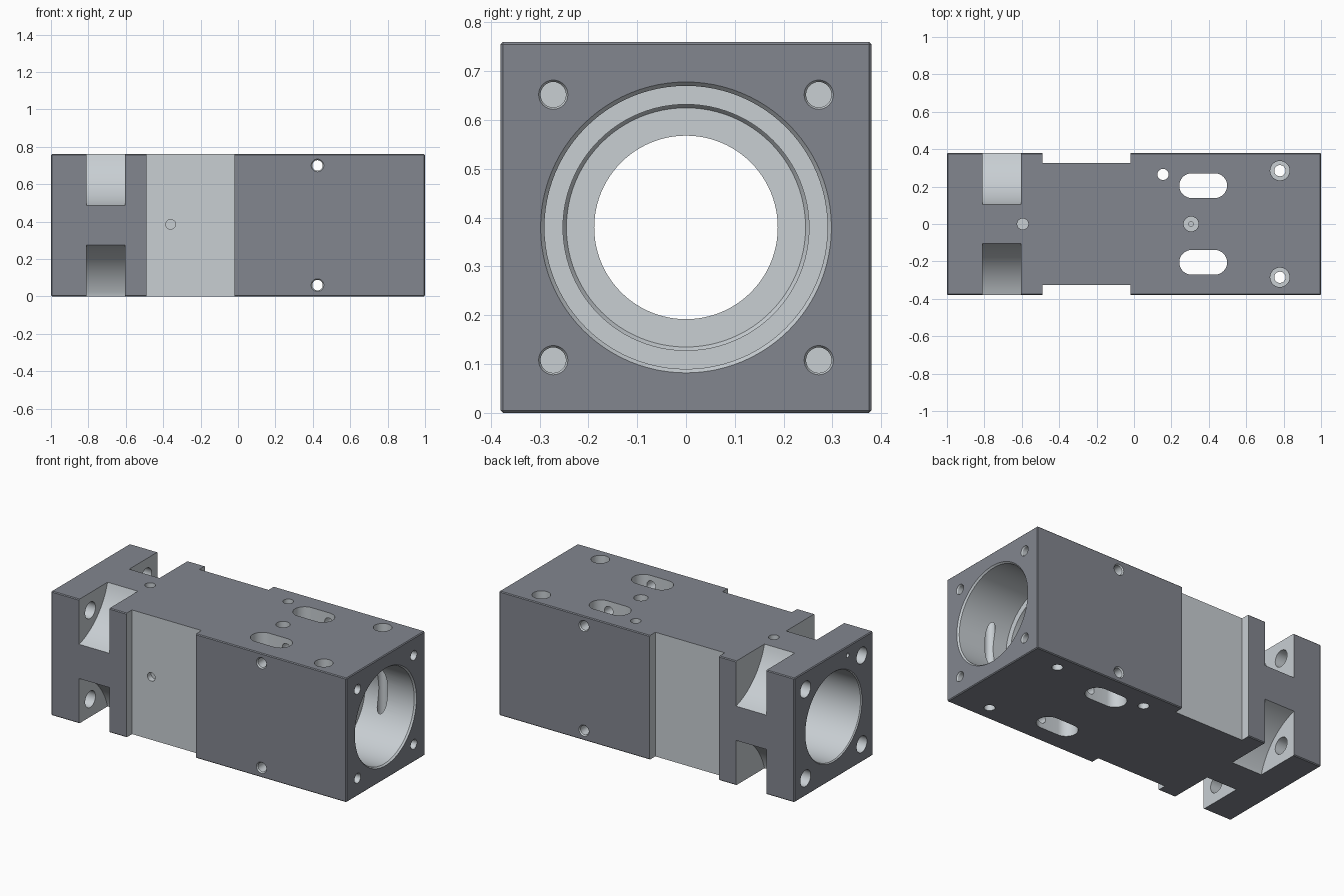
import bpy, bmesh, math
from mathutils import Vector

if "Cube" in bpy.data.objects:
    bpy.data.objects.remove(bpy.data.objects["Cube"])

H = 0.38  # half width of the square section; bore axis at y=0, z=H


def material(name, col):
    m = bpy.data.materials.new(name)
    m.diffuse_color = (*col, 1)
    m.use_nodes = True
    m.node_tree.nodes["Principled BSDF"].inputs["Base Color"].default_value = m.diffuse_color
    return m


DARK = material("dark_coating", (0.225, 0.24, 0.275))
LIGHT = material("machined_metal", (0.58, 0.62, 0.65))


def make(name, bm, mat=LIGHT):
    bmesh.ops.recalc_face_normals(bm, faces=bm.faces)
    me = bpy.data.meshes.new(name)
    bm.to_mesh(me)
    bm.free()
    me.materials.append(mat)
    ob = bpy.data.objects.new(name, me)
    bpy.context.collection.objects.link(ob)
    return ob


def box(name, x0, x1, y0, y1, z0, z1, bevel=0, mat=LIGHT):
    bm = bmesh.new()
    bmesh.ops.create_cube(bm, size=1)
    for v in bm.verts:
        v.co = Vector(((x0 + x1) / 2 + v.co.x * (x1 - x0),
                       (y0 + y1) / 2 + v.co.y * (y1 - y0),
                       (z0 + z1) / 2 + v.co.z * (z1 - z0)))
    if bevel:
        bmesh.ops.bevel(bm, geom=bm.edges[:], offset=bevel, segments=1, affect='EDGES')
    return make(name, bm, mat)


def prism(name, pts, vec):
    bm = bmesh.new()
    f = bm.faces.new([bm.verts.new(p) for p in pts])
    r = bmesh.ops.extrude_face_region(bm, geom=[f])
    vs = [g for g in r['geom'] if isinstance(g, bmesh.types.BMVert)]
    bmesh.ops.translate(bm, verts=vs, vec=vec)
    return make(name, bm)


def lathe(name, origin, axis, prof, n=32):
    """Solid of revolution: prof = (distance along axis, radius)."""
    bm = bmesh.new()
    q = Vector((0, 0, 1)).rotation_difference(Vector(axis))
    rings = []
    for t, r in prof:
        rings.append([bm.verts.new(Vector(origin) + q @ Vector(
            (r * math.cos(2 * math.pi * i / n), r * math.sin(2 * math.pi * i / n), t)))
            for i in range(n)])
    for a, b in zip(rings, rings[1:]):
        for i in range(n):
            j = (i + 1) % n
            bm.faces.new((a[i], a[j], b[j], b[i]))
    bm.faces.new(rings[0])
    bm.faces.new(rings[-1])
    return make(name, bm)


# Square housing block with finely broken edges
body = box("housing_block", -1, 1, -H, H, 0, 2 * H, 0.005, DARK)


def cut(c):
    c.hide_render = True
    m = body.modifiers.new("cut", 'BOOLEAN')
    m.operation = 'DIFFERENCE'
    m.solver = 'EXACT'
    m.material_mode = 'TRANSFER'
    m.object = c
    bpy.context.view_layer.objects.active = body
    bpy.ops.object.modifier_apply(modifier=m.name)
    bpy.data.objects.remove(c)


# Stepped main bore along the length
cut(lathe("bore_cutter", (0, 0, H), (1, 0, 0),
          [(-1.1, 0.274), (-1, 0.274), (-0.994, 0.268), (-0.2, 0.268), (-0.2, 0.188),
           (0.05, 0.188), (0.05, 0.245), (0.06, 0.252), (0.66, 0.252), (0.66, 0.29),
           (0.99, 0.29), (1.0, 0.298), (1.1, 0.298)], 96))

# Wide shallow side recesses
for s in (-1, 1):
    y = sorted((s * 0.325, s * 0.5))
    cut(box("recess_cutter", -0.49, -0.02, y[0], y[1], -0.1, 0.9))

# Four concave corner pockets with clearance holes, plus tapped holes at the far end
R = 0.4
mid = Vector((H + 0.105, H + 0.105)) / 2
half = 0.275 * math.sqrt(2) / 2
ctr = mid + Vector((1, 1)).normalized() * math.sqrt(R * R - half * half)
span = math.asin(half / R)
for sy in (-1, 1):
    for sz in (-1, 1):
        arc = []
        for i in range(17):
            a = math.radians(225) - span + 2 * span * i / 16
            arc.append((ctr.x + R * math.cos(a), ctr.y + R * math.sin(a)))
        arc = [(arc[0][0], 0.5)] + arc + [(0.5, arc[-1][1]), (0.5, 0.5)]
        cut(prism("pocket_cutter", [(-0.81, sy * p, H + sz * q) for p, q in arc],
                  (0.205, 0, 0)))
        o = (0, sy * 0.272, H + sz * 0.272)
        cut(lathe("clearance_cutter", o, (1, 0, 0), [(-1.1, 0.05), (-0.75, 0.05)]))
        cut(lathe("tapped_cutter", o, (1, 0, 0),
                  [(0.85, 0.026), (0.993, 0.026), (1, 0.03), (1.1, 0.03)]))

# Vertical slots and counterbored through holes
for s in (-1, 1):
    pts = []
    for cx, a0 in ((0.432, -90), (0.308, 90)):
        for i in range(17):
            a = math.radians(a0 + 180 * i / 16)
            pts.append((cx + 0.066 * math.cos(a), s * 0.205 + 0.066 * math.sin(a), -0.1))
    cut(prism("slot_cutter", pts, (0, 0, 1)))
    cut(lathe("counterbore_cutter", (0.78, s * 0.285, 0), (0, 0, 1),
              [(-0.1, 0.03), (0.7, 0.03), (0.7, 0.052), (0.9, 0.052)]))
    # Cross holes running through the sides
    cut(lathe("cross_hole_cutter", (0.425, 0, H + s * 0.32), (0, 1, 0),
              [(-0.5, 0.034), (-H, 0.034), (-0.373, 0.028), (0.373, 0.028),
               (H, 0.034), (0.5, 0.034)]))

# Single holes
cut(lathe("dowel_cutter", (0.155, 0.265, 0), (0, 0, 1), [(-0.1, 0.03), (0.9, 0.03)]))
cut(lathe("port_cutter", (0.305, 0, 0), (0, 0, 1),
          [(0.55, 0.013), (0.69, 0.013), (0.69, 0.04), (0.9, 0.04)]))
cut(lathe("top_hole_cutter", (-0.595, 0, 0), (0, 0, 1), [(0.69, 0.03), (0.9, 0.03)]))
cut(lathe("side_hole_cutter", (-0.36, 0, 0.385), (0, 1, 0), [(-0.5, 0.026), (-0.29, 0.026)]))
cut(lathe("end_pin_cutter", (0, -0.136, 0.705), (1, 0, 0), [(-1.1, 0.013), (-0.9, 0.013)]))

# Smooth bores, sharp machined edges
bpy.ops.object.select_all(action='DESELECT')
body.select_set(True)
bpy.context.view_layer.objects.active = body
bpy.ops.object.shade_smooth_by_angle(angle=math.radians(25))
